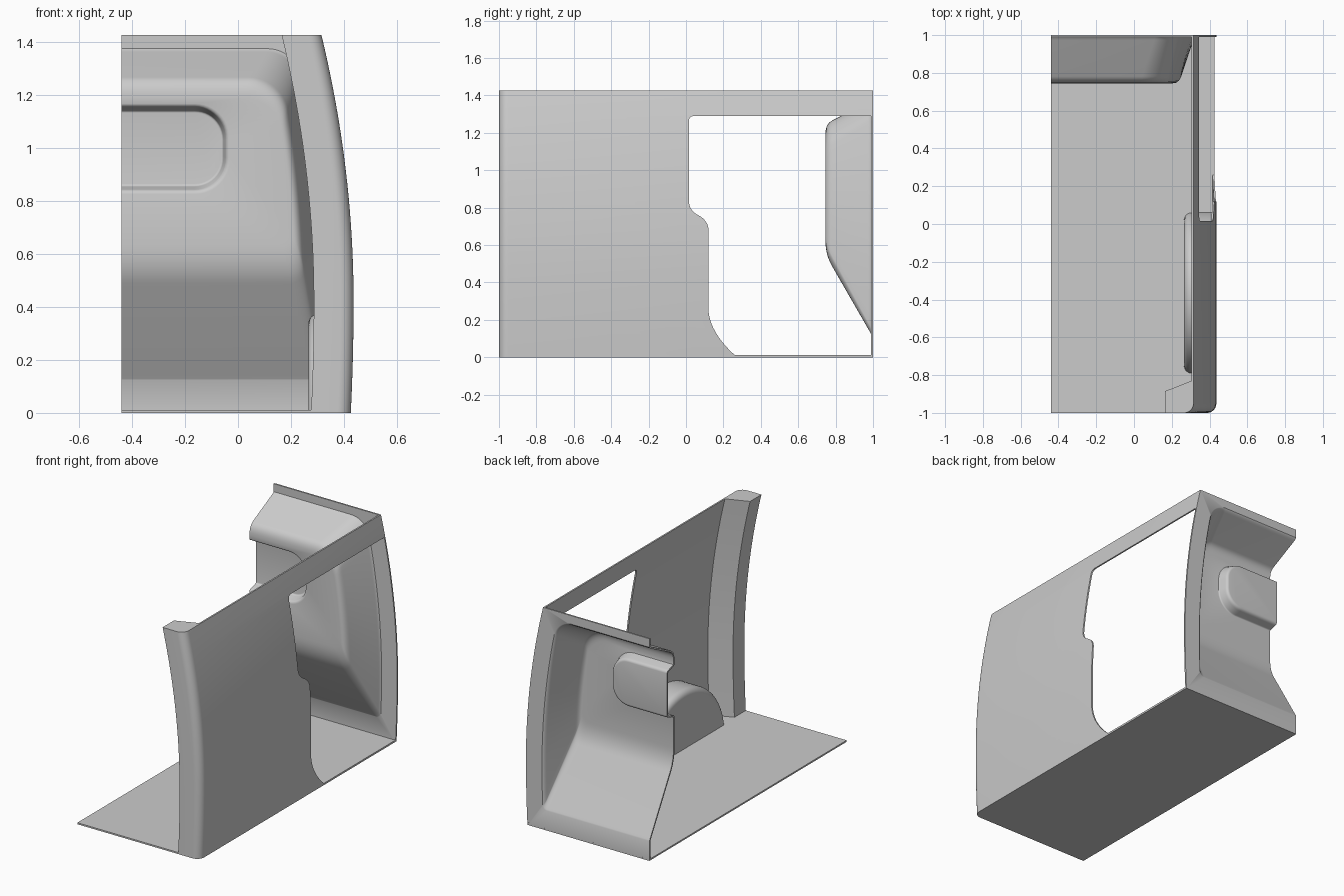
import bpy, bmesh, math

if "Cube" in bpy.data.objects:
    bpy.data.objects.remove(bpy.data.objects["Cube"])

X0 = -0.44          # open cut side of the shell
TOP = 1.425


def side(z):
    """Outer x of the bowed side wall at height z."""
    d = z - 0.42
    return 0.436 - (0.12 if d > 0 else 0.06) * d * d


def quad_bez(a, b, c, n):
    out = []
    for i in range(n + 1):
        t = i / n
        out.append(tuple((1-t)**2*p + 2*t*(1-t)*q + t*t*r for p, q, r in zip(a, b, c)))
    return out


def finish(bm, name, recalc=True):
    bmesh.ops.remove_doubles(bm, verts=bm.verts, dist=1e-5)
    if recalc:
        bmesh.ops.recalc_face_normals(bm, faces=bm.faces)
    me = bpy.data.meshes.new(name)
    bm.to_mesh(me)
    bm.free()
    ob = bpy.data.objects.new(name, me)
    bpy.context.collection.objects.link(ob)
    return ob


def select(ob):
    bpy.ops.object.select_all(action='DESELECT')
    ob.select_set(True)
    bpy.context.view_layer.objects.active = ob


def smooth(ob, deg=30):
    select(ob)
    bpy.ops.object.shade_smooth_by_angle(angle=math.radians(deg))


def loft(name, loops, closed, caps):
    """Skin a list of equal-length point loops; caps lists loop indices to fill."""
    bm = bmesh.new()
    rows = [[bm.verts.new(p) for p in lp] for lp in loops]
    n = len(rows[0])
    for a, b in zip(rows, rows[1:]):
        for i in range(n if closed else n - 1):
            j = (i + 1) % n
            bm.faces.new((a[i], a[j], b[j], b[i]))
    for c in caps:
        bm.faces.new(rows[c])
    return finish(bm, name)


# rounded front corner shared by wall and floor (offset from side, y)
R = 0.05
corner = [(-R + R*math.cos(a), -1 + R - R*math.sin(a))
          for a in [math.pi/2*i/8 for i in range(9)]]

# side wall with solid front pillar
section = [(0, 1)] + corner + [(-0.15, -1), (-0.15, -0.885), (-0.01, -0.83), (-0.01, 1)]
levels = [TOP*i/28 for i in range(29)]
wall = loft("side_wall_and_pillar",
            [[(side(z) + dx, y, z) for dx, y in section] for z in levels], True, (0, -1))

# door opening cut through the wall
outline = [(0.99, 0.012), (0.99, 1.29)]
outline += quad_bez((0.045, 1.29), (0.015, 1.29), (0.015, 1.26), 6)
outline += quad_bez((0.015, 0.84), (0.015, 0.785), (0.065, 0.76), 8)
outline += quad_bez((0.065, 0.76), (0.12, 0.73), (0.12, 0.68), 8)[1:]
outline += quad_bez((0.12, 0.25), (0.13, 0.13), (0.26, 0.012), 10)
cutter = loft("opening_cutter", [[(x, y, z) for y, z in outline] for x in (0.1, 0.6)], True, (0, -1))
cutter.hide_render = True
mod = wall.modifiers.new("opening", 'BOOLEAN')
mod.operation = 'DIFFERENCE'
mod.solver = 'EXACT'
mod.object = cutter
select(wall)
bpy.ops.object.modifier_apply(modifier=mod.name)
bpy.data.objects.remove(cutter)
smooth(wall)

# floor plate
plate = [(X0, 1), (side(0), 1)] + [(side(0) + dx, y) for dx, y in corner] + [(X0, -1)]
smooth(loft("floor", [[(x, y, z) for x, y in plate] for z in (0, 0.01)], True, (0, -1)))


# rear wall: U-shaped loops from the rim, into the recess, to the window pocket
def u_loop(y, margin, zt, zb, rt, rb, limit=side):
    pts = [(zt, None, None)]
    for i in range(13):
        a = math.pi/2*(1 - i/12)
        pts.append((zt - rt + rt*math.sin(a), rt*(1 - math.cos(a)), None))
    for i in range(1, 20):
        pts.append((zt - rt + (zb + rb - zt + rt)*i/20, 0, None))
    for i in range(13):
        a = math.pi/2*i/12
        pts.append((zb + rb - rb*math.sin(a), rb*(1 - math.cos(a)), None))
    pts.append((zb, None, None))
    return [(X0 if inset is None else limit(z) - margin - inset, y, z) for z, inset, _ in pts]


rim = (0.995, 0.003, TOP, 0.0, 0, 0)
edge0 = (0.995, 0.112, 1.372, 0.125, 0.10, 0.03)
edge1 = (0.99, 0.12, 1.365, 0.135, 0.10, 0.03)
edge2 = (0.975, 0.125, 1.357, 0.16, 0.10, 0.03)
bend0 = (0.785, 0.188, 1.262, 0.49, 0.12, 0.05)
bend1 = (0.75, 0.198, 1.245, 0.55, 0.12, 0.05)
bend2 = (0.75, 0.222, 1.19, 0.63, 0.12, 0.05)
keys = [rim] + quad_bez(edge0, edge1, edge2, 4) + quad_bez(bend0, bend1, bend2, 7)
loops = [u_loop(*k) for k in keys]
pocket = quad_bez((0.75, 0, 1.167, 0.825, 0.13, 0.13), (0.75, 0.01, 1.16, 0.835, 0.125, 0.125),
                  (0.762, 0.012, 1.158, 0.838, 0.122, 0.122), 3)
pocket += quad_bez((0.80, 0.02, 1.147, 0.848, 0.115, 0.115), (0.815, 0.022, 1.143, 0.852, 0.11, 0.11),
                   (0.815, 0.034, 1.132, 0.864, 0.10, 0.10), 4)
loops += [u_loop(*k, limit=lambda z: -0.03) for k in pocket]
rear = loft("rear_wall", loops, False, (-1,))
sol = rear.modifiers.new("thickness", 'SOLIDIFY')
sol.thickness = 0.01
sol.offset = 0
select(rear)
bpy.ops.object.modifier_apply(modifier=sol.name)
smooth(rear, 35)

# inner wheel arch: rounded half dome against the wall
CY, CZ, RAD, F = -0.365, -0.055, 0.43, 0.04


def arch_loop(x, r):
    a0 = math.asin(-CZ / r)
    angs = [a0 + (math.pi - 2*a0)*i/40 for i in range(41)]
    return [(x, CY + r*math.cos(a), CZ + r*math.sin(a)) for a in angs]


arch = [arch_loop(0.422, RAD)]
for i in range(7):
    a = math.pi/2*i/6
    arch.append(arch_loop(0.265 + F*(1 - math.sin(a)), RAD - F*(1 - math.cos(a))))
smooth(loft("wheel_arch", arch, False, (-1,)))
